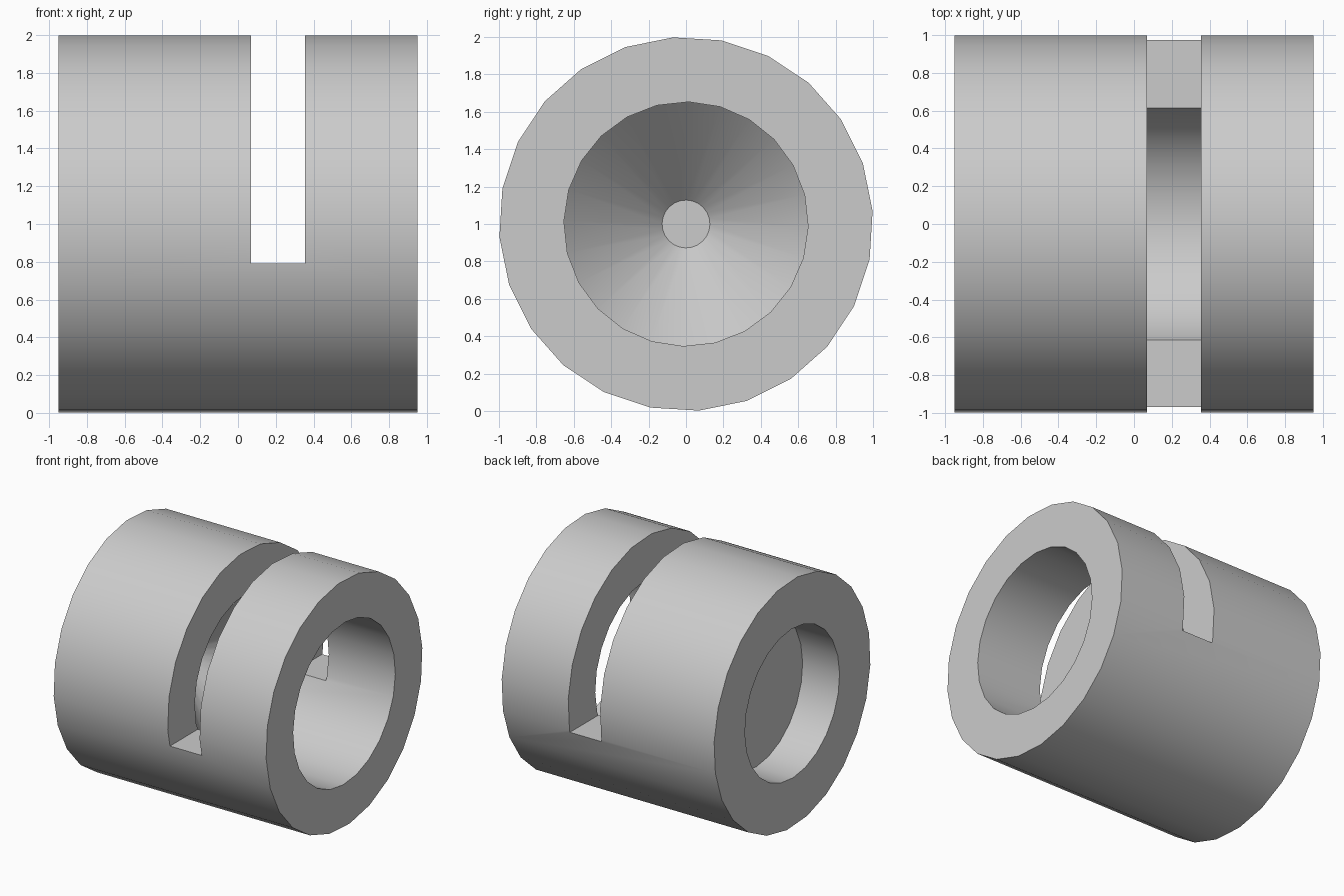
import bpy, bmesh, math

cube = bpy.data.objects.get("Cube")
if cube:
    bpy.data.objects.remove(cube, do_unlink=True)

SIDES = 24

# One plain grey for the whole part
grey = bpy.data.materials.new("plain grey")
grey.use_nodes = True
colour = (0.6, 0.6, 0.6, 1)
grey.diffuse_color = colour
grey.node_tree.nodes["Principled BSDF"].inputs["Base Color"].default_value = colour


def ring(bm, x, radius, phase):
    """Circle of vertices around the sleeve axis."""
    angles = [math.radians(phase + 360 * i / SIDES) for i in range(SIDES)]
    return [bm.verts.new((x, radius * math.cos(a), 1 + radius * math.sin(a)))
            for a in angles]


# Sleeve profile (x, radius, phase): recess, outer wall, bore, drill-point cone
profile = [
    (-0.62, 0.605, -1.2), (-0.95, 0.605, -1.2),
    (-0.95, 1.0, 4), (0.95, 1.0, 4),
    (0.95, 0.653, -1.2), (0.07, 0.653, -1.2),
    (-0.45, 0.128, -1.2),
]
bm = bmesh.new()
rings = [ring(bm, *p) for p in profile]
for a, b in zip(rings, rings[1:]):
    for i in range(SIDES):
        j = (i + 1) % SIDES
        bm.faces.new((a[i], a[j], b[j], b[i]))
bm.faces.new(rings[0])
bm.faces.new(rings[-1])
bmesh.ops.recalc_face_normals(bm, faces=bm.faces)
mesh = bpy.data.meshes.new("slotted_sleeve")
bm.to_mesh(mesh)
bm.free()
mesh.materials.append(grey)
sleeve = bpy.data.objects.new("slotted_sleeve", mesh)
bpy.context.collection.objects.link(sleeve)

# Cross slot, open at the top
x0, x1, floor, top = 0.07, 0.355, 0.79, 2.3
bpy.ops.mesh.primitive_cube_add(size=1, location=((x0 + x1) / 2, 0, (floor + top) / 2))
cutter = bpy.context.object
cutter.name = "slot_cutter"
cutter.scale = (x1 - x0, 3, top - floor)
cutter.hide_render = True
cutter.data.materials.append(grey)

cut = sleeve.modifiers.new("slot", 'BOOLEAN')
cut.operation = 'DIFFERENCE'
cut.solver = 'EXACT'
cut.object = cutter
bpy.ops.object.select_all(action='DESELECT')
sleeve.select_set(True)
bpy.context.view_layer.objects.active = sleeve
bpy.ops.object.modifier_apply(modifier=cut.name)
bpy.data.objects.remove(cutter, do_unlink=True)

# Round walls smooth, rims and slot edges crisp
bpy.ops.object.shade_smooth_by_angle(angle=math.radians(30))
